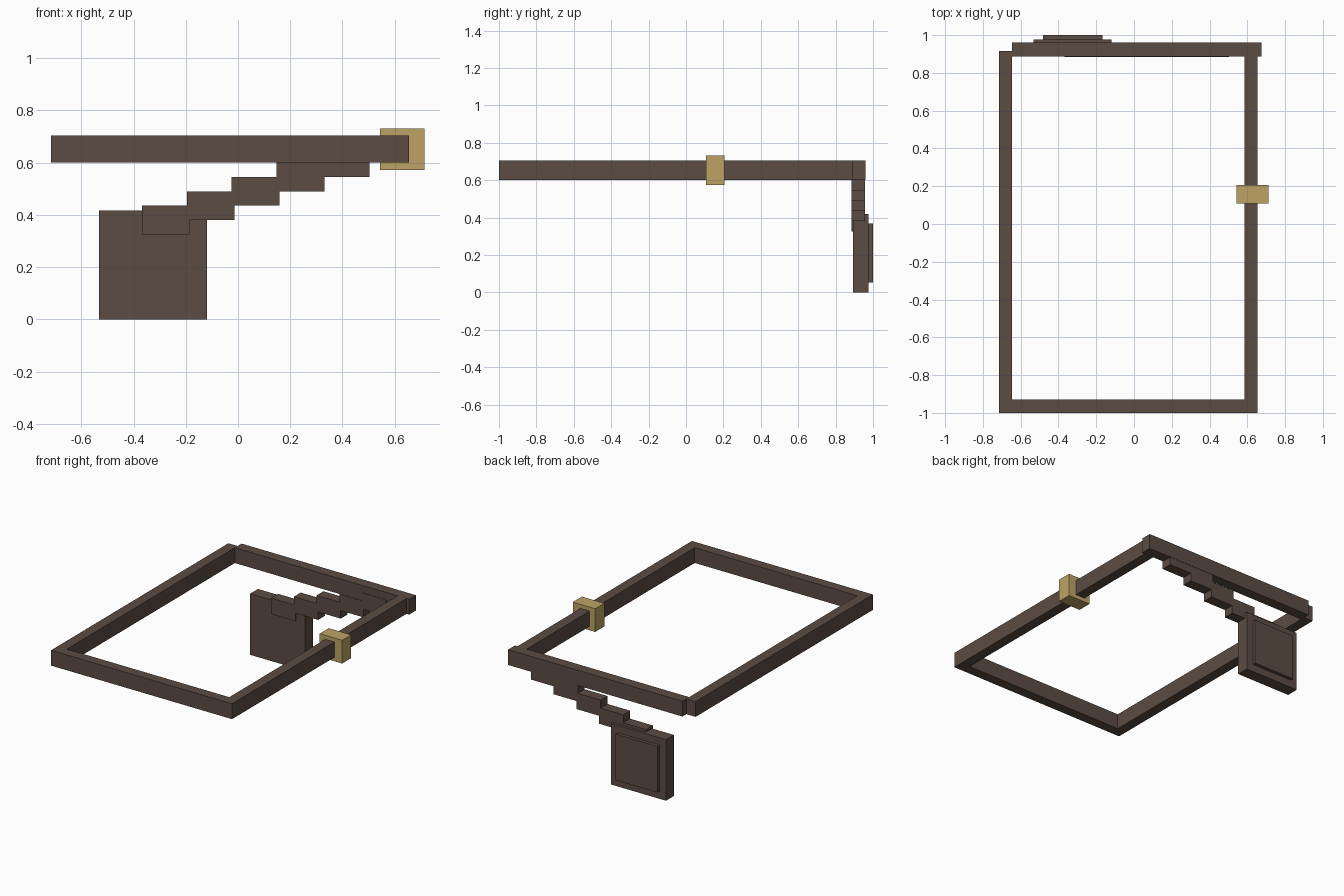
import bpy
from mathutils import Vector

cube = bpy.data.objects.get("Cube")
if cube:
    bpy.data.objects.remove(cube, do_unlink=True)


def material(name, rgb):
    mat = bpy.data.materials.new(name)
    mat.use_nodes = True
    mat.diffuse_color = (*rgb, 1)
    mat.node_tree.nodes["Principled BSDF"].inputs["Base Color"].default_value = (*rgb, 1)
    return mat


leather = material("brown leather", (0.107, 0.072, 0.056))
brass = material("pale brass", (0.51, 0.37, 0.13))


def box(name, x, y, z, mat=leather):
    """Box spanning the given (low, high) range on each axis."""
    low, high = (Vector(p) for p in zip(x, y, z))
    bpy.ops.mesh.primitive_cube_add(size=1, location=(low + high) / 2)
    obj = bpy.context.object
    obj.name = name
    obj.scale = high - low
    bpy.ops.object.transform_apply(location=False, rotation=False, scale=True)
    obj.data.materials.append(mat)
    return obj


# Belt loop
BELT_Z = (0.6, 0.705)
BACK_Y = (0.887, 0.96)
box("belt_front", (-0.645, 0.655), (-1, -0.93), BELT_Z)
box("belt_right", (-0.715, -0.645), (-1, 0.917), BELT_Z)
box("belt_left", (0.585, 0.655), (-0.93, BACK_Y[0]), BELT_Z)
box("belt_back", (-0.645, 0.675), BACK_Y, BELT_Z)

# Buckle around the left strap
box("buckle", (0.543, 0.713), (0.108, 0.206), (0.573, 0.732), brass)

# Stepped strap descending from the belt to the pouch
for i in range(5):
    x, z = -0.368 + 0.172 * i, 0.326 + 0.0548 * i
    box(f"strap_step_{i + 1}", (x, x + 0.183), (0.884, 0.958), (z, z + 0.11))

# Pouch with a raised back panel
box("pouch", (-0.533, -0.118), (0.892, 0.977), (0, 0.418))
box("pouch_panel", (-0.483, -0.168), (0.97, 1), (0.052, 0.368))
